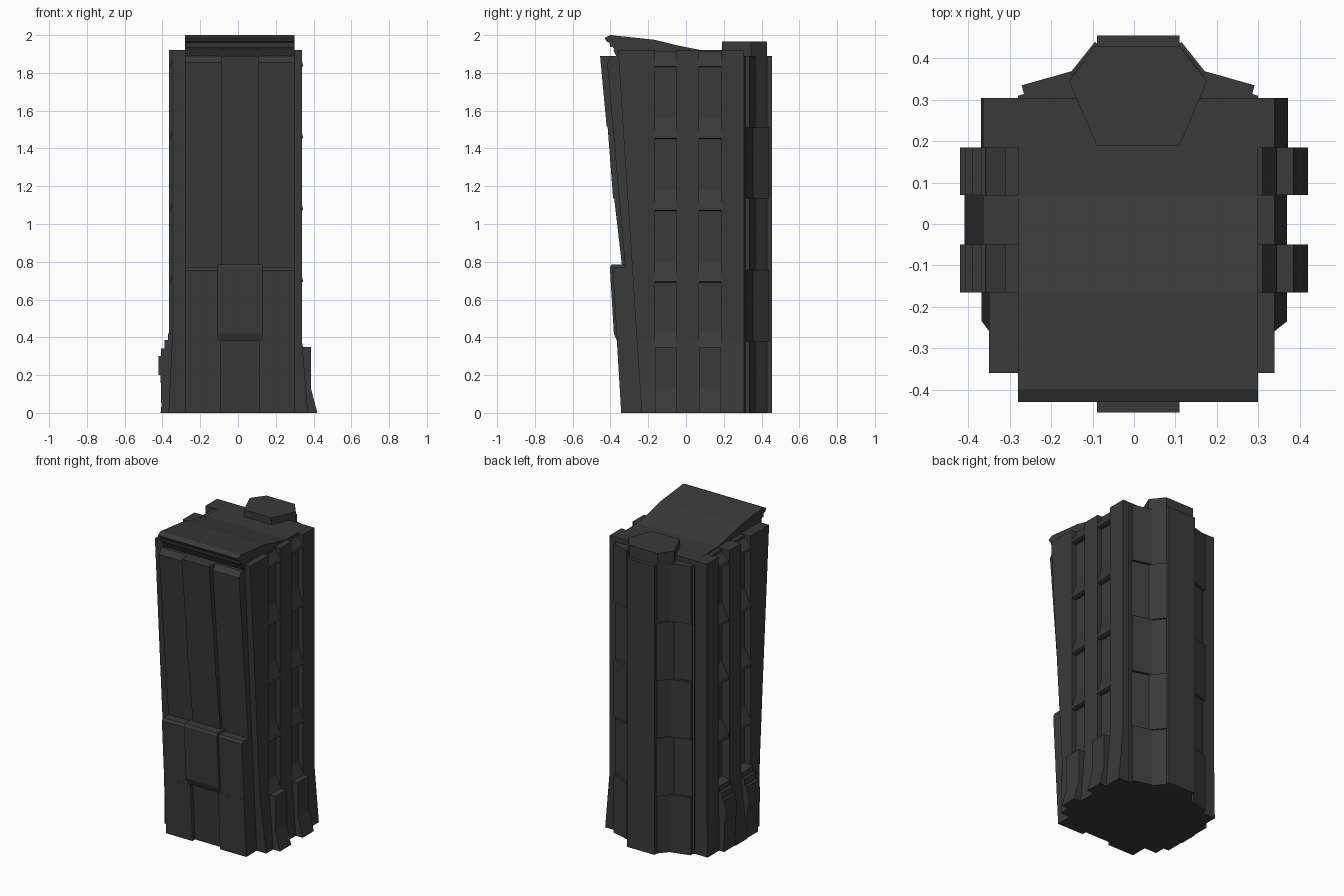
import bpy, bmesh
from mathutils import Vector

if "Cube" in bpy.data.objects:
    bpy.data.objects.remove(bpy.data.objects["Cube"])

mat = bpy.data.materials.new("dark_grey")
mat.diffuse_color = (0.042, 0.042, 0.042, 1)
mat.use_nodes = True
mat.node_tree.nodes["Principled BSDF"].inputs["Base Color"].default_value = mat.diffuse_color


def finish(name, bm):
    bmesh.ops.recalc_face_normals(bm, faces=bm.faces[:])
    me = bpy.data.meshes.new(name)
    bm.to_mesh(me)
    bm.free()
    me.materials.append(mat)
    bpy.context.collection.objects.link(bpy.data.objects.new(name, me))


def prism(name, pts, axis, a, b):
    """Extrude a 2D profile along an axis (the profile uses the other two axes in order)."""
    bm = bmesh.new()
    vs = []
    for p in pts:
        co = list(p)
        co.insert(axis, a)
        vs.append(bm.verts.new(co))
    f = bm.faces.new(vs)
    r = bmesh.ops.extrude_face_region(bm, geom=[f])
    d = Vector((0, 0, 0))
    d[axis] = b - a
    bmesh.ops.translate(bm, vec=d, verts=[v for v in r["geom"] if isinstance(v, bmesh.types.BMVert)])
    finish(name, bm)


def hull(name, pts):
    bm = bmesh.new()
    for p in pts:
        bm.verts.new(p)
    bmesh.ops.convex_hull(bm, input=bm.verts[:])
    bmesh.ops.dissolve_limit(bm, angle_limit=0.01, verts=bm.verts[:], edges=bm.edges[:])
    finish(name, bm)


# core block with leaning front
prism("core", [(-.235, 0), (.305, 0), (.305, 1.915), (-.355, 1.915)], 0, -.31, .31)


def front_y(z):
    return -.235 - .125 * z / 1.92


# side walls: piers, ledged bays and base buttresses
bays = [(-.165, -.05), (.07, .185)]
for s, side in ((1, "right"), (-1, "left")):
    outs = (.34, .34, .34) if s > 0 else (.35, .365, .365)
    feet = (.37, .37, .372) if s > 0 else (.368, .41, .37)
    spans = [(None, -.165), (-.05, .07), (.185, .305)]
    for i, (y0, y1) in enumerate(spans):
        for part, z0, z1, xa, xb in (("base", 0, .37, feet[i], outs[i]),
                                     ("pier", .37, 1.92, outs[i], outs[i])):
            ya = front_y(z0) if y0 is None else y0
            yb = front_y(z1) if y0 is None else y0
            hull(f"{side}_{part}_{i}", [(s * x, y, z)
                 for z, xo, yf in ((z0, xa, ya), (z1, xb, yb))
                 for x in (.28, xo) for y in (yf, y1)])
    out = .345 if s > 0 else .36
    if s > 0:
        butt = [(.28, 0), (.42, 0), (.386, .13), (.386, .35), (.345, .35), (.31, .43), (.28, .43)]
    else:
        butt = [(.28, 0), (.405, 0), (.41, .2), (.42, .2), (.42, .3), (.408, .3), (.408, .34),
                (.39, .34), (.39, .385), (.37, .385), (.37, .42), (.31, .43), (.28, .43)]
    for j, (y0, y1) in enumerate(bays):
        prism(f"{side}_buttress_{j}", [(s * x, z) for x, z in butt], 1, y0, y1)
        for k in range(4):
            z = .69 + .38 * k
            t = min(z + .11, 1.9)
            prism(f"{side}_ledge_{j}_{k}", [(s * .30, z), (s * (out - .008), z), (s * out, z + .005),
                  (s * (out - .005), z + .025), (s * .31, t), (s * .30, t)], 1, y0, y1)

# front: upper side panels with chamfered tops, and podium side panels
for n, x0, x1 in (("left", -.28, -.09), ("right", .11, .30)):
    prism(f"front_panel_{n}", [(-.20, .7), (-.315, .7), (-.418, 1.855), (-.39, 1.89), (-.25, 1.89)], 0, x0, x1)
for n, x0, x1 in (("left", -.28, -.11), ("right", .13, .30)):
    prism(f"podium_panel_{n}", [(-.20, 0), (-.342, 0), (-.388, .755), (-.375, .77), (-.2, .77)], 0, x0, x1)
    prism(f"podium_foot_{n}", [(-.20, 0), (-.343, 0), (-.366, .38), (-.2, .38)], 0,
          min(x0, .11) if n == "right" else x0, x1 if n == "right" else -.09)

# front centre column: stepped leaning panels
for k, (z0, z1, ya, yb) in enumerate(((.77, 1.135, -.338, -.38), (1.135, 1.515, -.386, -.415),
                                      (1.515, 1.89, -.42, -.455))):
    prism(f"centre_panel_{k}", [(-.25, z0), (ya, z0), (yb, z1), (-.25, z1)], 0, -.09, .11)
prism("centre_base", [(-.2, 0), (-.315, 0), (-.345, .42), (-.2, .42)], 0, -.09, .11)
prism("centre_podium", [(-.2, .38), (-.365, .38), (-.382, .42), (-.403, .77), (-.395, .785), (-.2, .785)],
      0, -.11, .13)

# cornice filling under the roof
prism("cornice", [(-.2, 1.8), (-.36, 1.8), (-.37, 1.89), (-.385, 1.92), (-.2, 1.92)], 0, -.28, .30)

# sloped roof
prism("roof", [(-.37, 1.91), (-.39, 1.94), (-.40, 1.935), (-.405, 1.96), (-.42, 1.965), (-.43, 1.985),
               (-.40, 2.0), (-.165, 1.975), (-.045, 1.945), (.07, 1.922), (.305, 1.92), (.305, 1.89),
               (-.3, 1.89)], 0, -.28, .30)

# back bay and its centre strip
prism("back_bay", [(-.28, .28), (-.28, .31), (-.16, .345), (-.09, .43), (.11, .43), (.18, .345),
                   (.30, .31), (.30, .28)], 2, 0, 1.89)
prism("back_strip", [(-.09, .4), (-.09, .455), (.11, .455), (.11, .4)], 2, 0, 1.89)

# alternating panels on the back facets
for s, side in ((1, "right"), (-1, "left")):
    for k in range(5):
        z0, z1 = .378 * k, .378 * (k + 1)
        dw, dd = (.024, .006) if k % 2 == 0 else (.008, .016)
        for nm, a, b, d in (("wing", (.285, .312), (.165, .346), dw), ("facet", (.17, .345), (.102, .43), dd)):
            a, b = Vector(a), Vector(b)
            n = Vector((b.y - a.y, a.x - b.x)).normalized() * d
            i = -n.normalized() * .02
            prism(f"{side}_back_{nm}_{k}", [(.01 + s * (p.x - .01), p.y)
                  for p in (a + i, a + n, b + n, b + i)], 2, z0, z1)

# rooftop plant room
prism("plant_room", [(-.09, .19), (-.157, .345), (-.095, .43), (.11, .43), (.177, .345), (.11, .19)],
      2, 1.88, 1.966)
